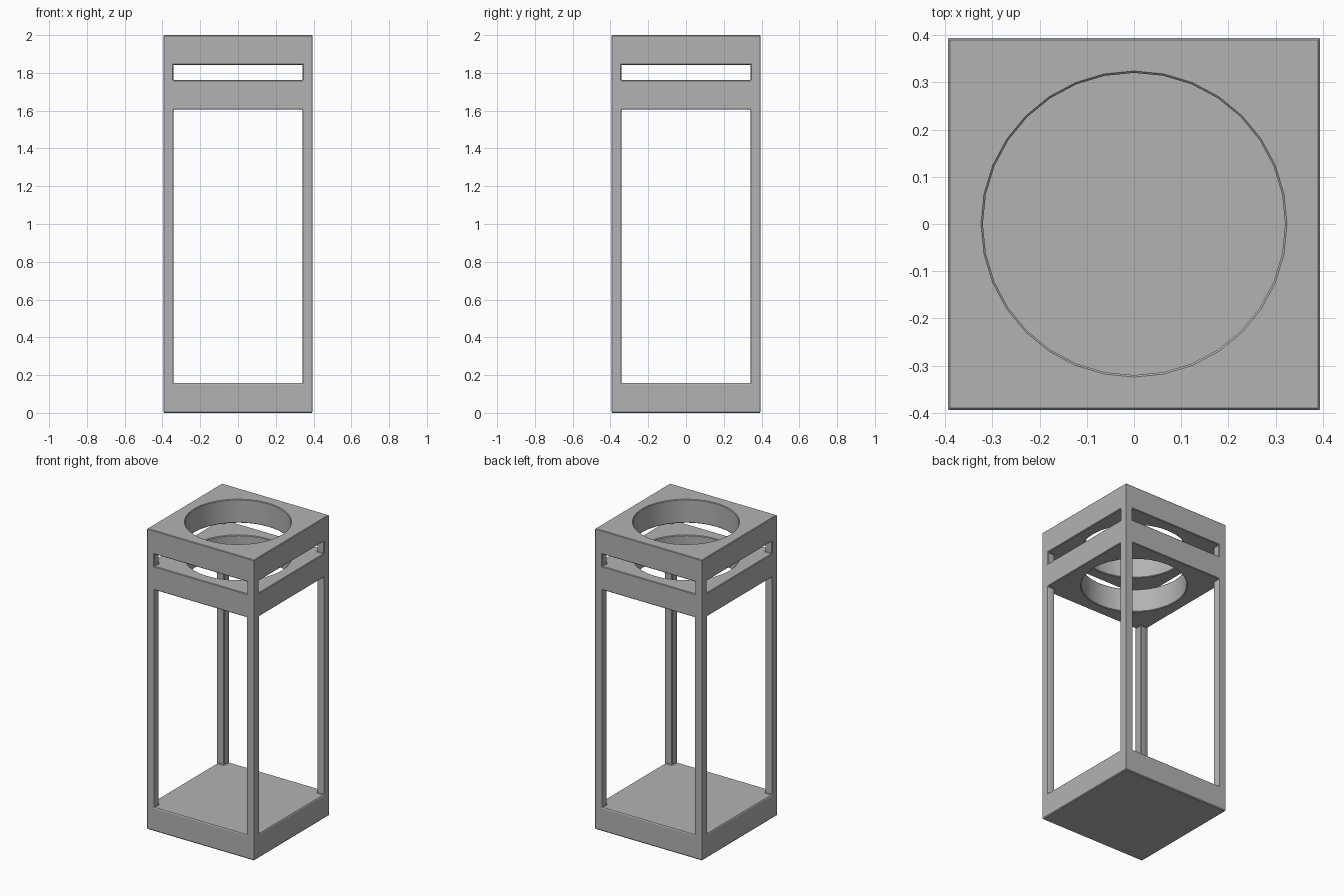
import bpy

default_cube = bpy.data.objects.get("Cube")
if default_cube:
    bpy.data.objects.remove(default_cube, do_unlink=True)

HALF = 0.394      # half width of the square body
INNER = 0.342     # half width of the openings between the posts
HEIGHT = 2.0
SLAB = 0.157      # thickness of base, shelf and lid
SHELF = 1.605     # underside of the shelf
HOLE = 0.32       # radius of the round openings

grey = bpy.data.materials.new("mid_grey")
grey.use_nodes = True
colour = (0.45, 0.45, 0.45, 1)
grey.diffuse_color = colour
grey.node_tree.nodes["Principled BSDF"].inputs["Base Color"].default_value = colour


def box(name, half_x, half_y, bottom, top):
    bpy.ops.mesh.primitive_cube_add(size=2, location=(0, 0, (bottom + top) / 2))
    obj = bpy.context.object
    obj.name = name
    obj.scale = (half_x, half_y, (top - bottom) / 2)
    bpy.ops.object.transform_apply(location=True, rotation=True, scale=True)
    return obj


def cut(target, cutter):
    cutter.hide_render = True
    mod = target.modifiers.new("cut", 'BOOLEAN')
    mod.operation = 'DIFFERENCE'
    mod.solver = 'EXACT'
    mod.object = cutter
    bpy.context.view_layer.objects.active = target
    bpy.ops.object.modifier_apply(modifier=mod.name)
    bpy.data.objects.remove(cutter, do_unlink=True)


# Solid body, later opened up into base, posts, shelf and lid
frame = box("lantern_frame", HALF, HALF, 0, HEIGHT)
frame.data.materials.append(grey)

# Tall main opening and narrow upper slot, cut through in both directions
for bottom, top in ((SLAB, SHELF), (SHELF + SLAB, HEIGHT - SLAB)):
    cut(frame, box("side_cutter", 1, INNER, bottom, top))
    cut(frame, box("front_cutter", INNER, 1, bottom, top))

# Round opening through the lid and the shelf
bpy.ops.mesh.primitive_cylinder_add(vertices=32, radius=HOLE, depth=1,
                                    location=(0, 0, HEIGHT))
cut(frame, bpy.context.object)

# Fine chamfer on all sharp edges
bevel = frame.modifiers.new("chamfer", 'BEVEL')
bevel.width = 0.004
bevel.segments = 1
bevel.limit_method = 'ANGLE'
bevel.angle_limit = 0.7
bpy.ops.object.select_all(action='DESELECT')
frame.select_set(True)
bpy.context.view_layer.objects.active = frame
bpy.ops.object.modifier_apply(modifier=bevel.name)
bpy.ops.object.shade_smooth_by_angle(angle=0.5)
